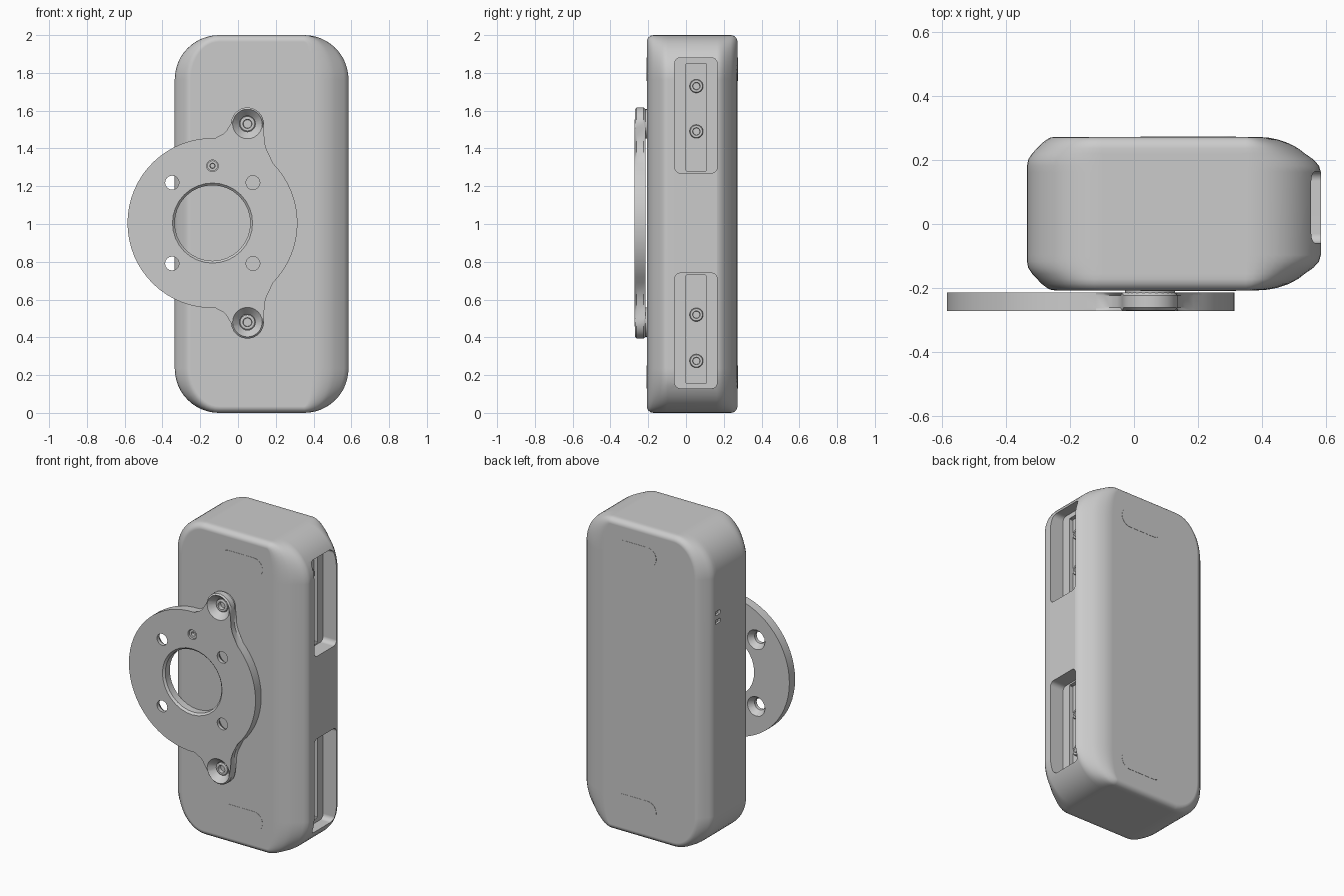
import bpy, bmesh
from math import sin, cos, pi, radians, atan2, acos, hypot

if "Cube" in bpy.data.objects:
    bpy.data.objects.remove(bpy.data.objects["Cube"])


def place(axis, u, v, h):
    return (u, h, v) if axis == 'Y' else (h, u, v)


def loft(name, rings, bevel=0.0):
    """Skin a stack of equal-length rings and cap both ends."""
    bm = bmesh.new()
    vs = [[bm.verts.new(p) for p in r] for r in rings]
    n = len(rings[0])
    for a, b in zip(vs, vs[1:]):
        for i in range(n):
            j = (i + 1) % n
            bm.faces.new((a[i], a[j], b[j], b[i]))
    caps = [bm.faces.new(vs[0]), bm.faces.new(vs[-1])]
    if bevel:
        edges = list({e for f in caps for e in f.edges})
        bmesh.ops.bevel(bm, geom=edges, offset=bevel, segments=1, affect='EDGES')
    bmesh.ops.remove_doubles(bm, verts=bm.verts, dist=1e-6)
    bmesh.ops.recalc_face_normals(bm, faces=bm.faces)
    me = bpy.data.meshes.new(name)
    bm.to_mesh(me)
    bm.free()
    ob = bpy.data.objects.new(name, me)
    bpy.context.collection.objects.link(ob)
    return ob


def prism(name, pts, lo, hi, axis='Y', bevel=0.0):
    return loft(name, [[place(axis, u, v, h) for u, v in pts] for h in (lo, hi)], bevel)


def lathe(name, prof, u, v, axis='Y', n=24):
    """Turned part; prof is (radius, position along axis)."""
    return loft(name, [[place(axis, u + r * cos(2 * pi * i / n), v + r * sin(2 * pi * i / n), h)
                        for i in range(n)] for r, h in prof])


def rounded(u0, u1, v0, v1, r, seg=6):
    pts = []
    for k, (cu, cv) in enumerate([(u1 - r, v1 - r), (u0 + r, v1 - r), (u0 + r, v0 + r), (u1 - r, v0 + r)]):
        for i in range(seg + 1):
            a = pi / 2 * (k + i / seg)
            pts.append((cu + r * cos(a), cv + r * sin(a)))
    return pts


def activate(ob):
    bpy.ops.object.select_all(action='DESELECT')
    ob.select_set(True)
    bpy.context.view_layer.objects.active = ob


def cut(ob, cutter):
    m = ob.modifiers.new("cut", 'BOOLEAN')
    m.operation, m.solver, m.object = 'DIFFERENCE', 'EXACT', cutter
    activate(ob)
    bpy.ops.object.modifier_apply(modifier=m.name)
    bpy.data.objects.remove(cutter)


def smooth(ob, angle=30):
    activate(ob)
    bpy.ops.object.shade_smooth_by_angle(angle=radians(angle))
    m = ob.modifiers.new("weighted", 'WEIGHTED_NORMAL')
    m.keep_sharp = True


# Housing: rounded box, softly tapered towards its front and back faces
YC, XL, XR, R = 0.0325, -0.335, 0.585, 0.235


def housing_ring(y, left, right, end, seg=12):
    pts = []
    for k, (sx, sz) in enumerate([(1, 1), (-1, 1), (-1, -1), (1, -1)]):
        cx = XR - R if sx > 0 else XL + R
        cz = 2 - R if sz > 0 else R
        rx = R - (right if sx > 0 else left)
        for i in range(seg + 1):
            a = pi / 2 * (k + i / seg)
            pts.append((cx + rx * cos(a), YC + y, cz + (R - end) * sin(a)))
    return pts


# depth from centre, then inset of left side, right side, top and bottom
layers = [(.13, 0, 0, 0), (.15, 0, .006, 0), (.17, .004, .024, 0), (.188, .016, .05, 0),
          (.205, .032, .072, 0), (.22, .046, .1, .0034), (.232, .062, .135, .0127),
          (.238, .073, .165, .0233), (.24, .085, .195, .035)]
rings = [housing_ring(-y, *i) for y, *i in reversed(layers)] + [housing_ring(y, *i) for y, *i in layers]
housing = loft("housing", rings)

# Side pockets, each with an inner channel and two screws
for z0, z1, c0, c1, screws in [(1.27, 1.88, 1.28, 1.85, (1.73, 1.49)), (.13, .74, .155, .73, (.52, .275))]:
    cut(housing, prism("pocket_cutter", rounded(-.06, .165, z0, z1, .03), .49, .7, 'X'))
    cut(housing, prism("channel_cutter", rounded(0, .107, c0, c1, .004, 1), .465, .6, 'X'))
    for z in screws:
        s = lathe("pocket_screw", [(.036, .46), (.036, .48), (.032, .484), (.02, .484), (.018, .472)],
                  .055, z, 'X')
        smooth(s)

# Two small slots in the left side
for z in (1.475, 1.53):
    cut(housing, prism("slot_cutter", rounded(.13, .18, z - .013, z + .013, .008, 3), -.4, -.32, 'X'))
smooth(housing)

# Oblong pads, flush on the front and back
for y0, y1 in [(-.209, -.2), (.265, .274)]:
    for z in (.19, 1.82):
        prism("oblong_pad", rounded(.02, .32, z - .062, z + .062, .0619, 8), y0, y1)

# Mounting plate outline: a disc with two ears joined by hollow fillets
CX, CZ, RD = -.135, 1.005, .45
EX, EZ, RE = .185, .525, .087


def arc(cx, cz, r, a0, a1, n):
    return [(cx + r * cos(a0 + (a1 - a0) * i / n), cz + r * sin(a0 + (a1 - a0) * i / n)) for i in range(n + 1)]


def fillet(f, side):
    """Centre of a fillet touching disc and ear."""
    d, a, b = hypot(EX, EZ), RD + f, RE + f
    t = atan2(EZ, EX) + side * acos((a * a + d * d - b * b) / (2 * a * d))
    return a * cos(t), a * sin(t), t


rf, lf = .2, .08
rx, rz, ra = fillet(rf, -1)
lx, lz, la = fillet(lf, 1)
re = atan2(rz - EZ, rx - EX)
le = atan2(lz - EZ, lx - EX) % (2 * pi)
half = arc(0, 0, RD, 0, ra, 8)
half += arc(rx, rz, rf, ra + pi, re + pi, 5)[1:]
half += arc(EX, EZ, RE, re, le, 12)[1:]
half += arc(lx, lz, lf, le - pi, la - pi, 5)[1:]
half += arc(0, 0, RD, la, pi, 16)[1:]
outline = half + [(x, -z) for x, z in reversed(half[1:-1])]
FY, BY = -.272, -.214
plate = prism("mounting_plate", [(CX + x, CZ + z) for x, z in outline], FY, BY, bevel=.01)

# Plate holes
cut(plate, lathe("centre_cutter", [(.222, FY - .01), (.2, FY + .012), (.2, BY + .02)], CX, CZ, n=32))
for sx in (-1, 1):
    for sz in (-1, 1):
        cut(plate, lathe("hole_cutter", [(.037, FY - .02), (.037, FY + .022), (.07, BY + .01)],
                         CX + sx * .214, CZ + sz * .214, n=16))
cut(plate, lathe("pin_cutter", [(.031, FY - .02), (.031, BY + .02)], CX, CZ + .303, n=16))
smooth(lathe("locating_pin", [(.028, BY), (.028, FY + .01), (.014, FY + .01), (.012, FY + .03)], CX, CZ + .303, n=16))

# Ears: countersunk hole, bolt and spacer behind
for s in (-1, 1):
    x, z = CX + EX, CZ + s * EZ
    cut(plate, lathe("ear_cutter", [(.088, FY - .01), (.042, FY + .04), (.042, BY + .02)], x, z))
    smooth(lathe("ear_bolt", [(.04, -.2), (.04, FY + .036), (.034, FY + .032), (.024, FY + .032),
                              (.022, BY)], x, z, n=16))
    smooth(lathe("ear_spacer", [(.078, BY - .002), (.078, -.2)], x, z))
smooth(plate)
